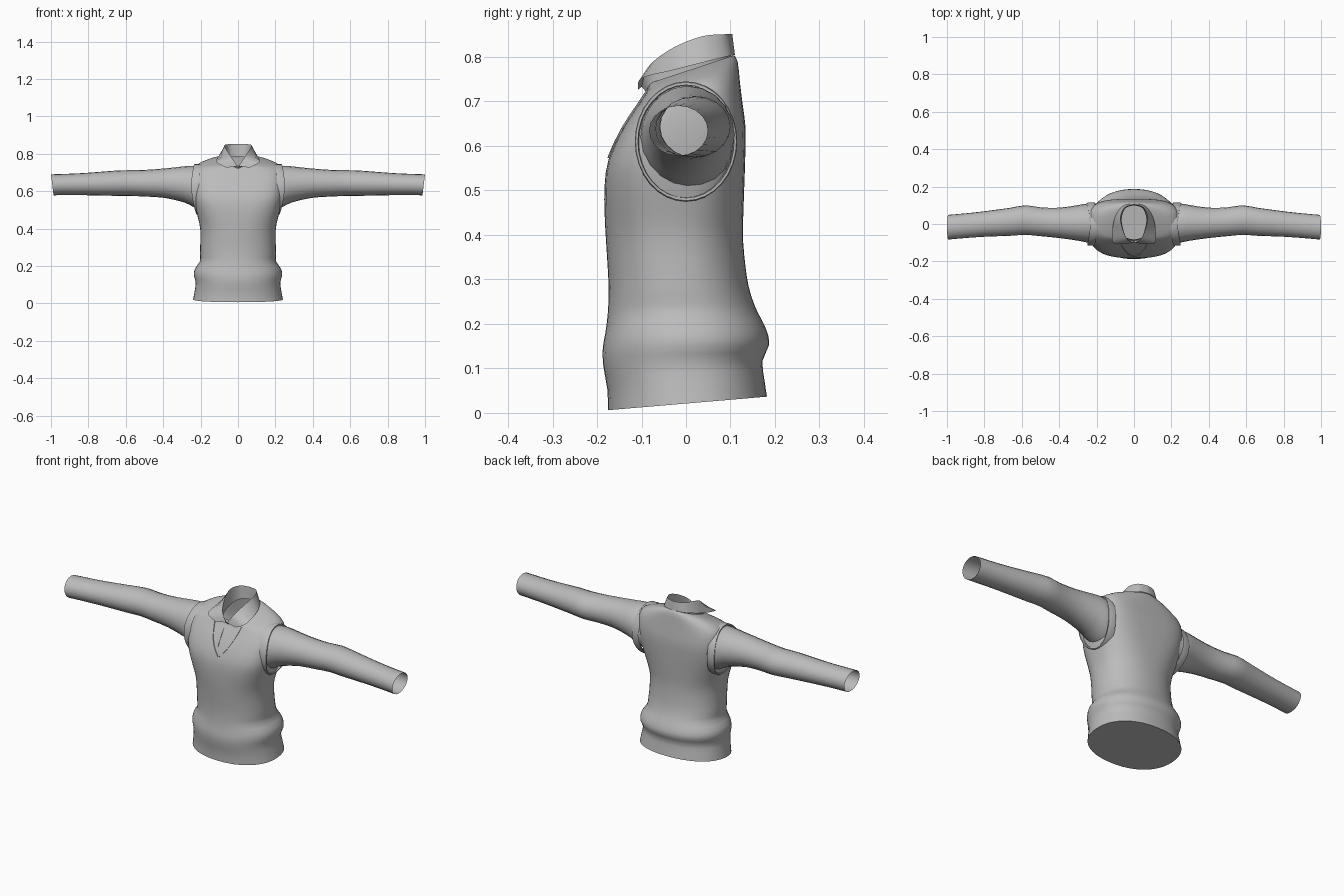
import bpy, bmesh, math
from mathutils import Vector
from mathutils.bvhtree import BVHTree

if "Cube" in bpy.data.objects:
    bpy.data.objects.remove(bpy.data.objects["Cube"])

grey = bpy.data.materials.new("soft_grey")
grey.diffuse_color = (0.50, 0.50, 0.50, 1)
grey.use_nodes = True
grey.node_tree.nodes["Principled BSDF"].inputs["Base Color"].default_value = grey.diffuse_color


def smooth_rows(rows, steps):
    """Catmull-Rom interpolation between rows of numbers."""
    out = []
    for i in range(len(rows) - 1):
        p = [rows[max(0, i - 1)], rows[i], rows[i + 1], rows[min(len(rows) - 1, i + 2)]]
        for s in range(steps):
            t = s / steps
            out.append(tuple(
                0.5 * (2 * b + (c - a) * t + (2 * a - 5 * b + 4 * c - d) * t * t
                       + (3 * b - a - 3 * c + d) * t ** 3) for a, b, c, d in zip(*p)))
    out.append(tuple(rows[-1]))
    return out


def loft(name, rings, closed=True, cap=False, flip=False, angle=45):
    """Skin a list of point rings into one smooth shaded object."""
    bm = bmesh.new()
    vs = [[bm.verts.new(p) for p in ring] for ring in rings]
    n = len(rings[0])
    for a, b in zip(vs, vs[1:]):
        for i in range(n if closed else n - 1):
            j = (i + 1) % n
            q = (a[i], a[j], b[j], b[i])
            bm.faces.new(q[::-1] if flip else q)
    if cap:
        bm.faces.new(vs[0][::-1])
    me = bpy.data.meshes.new(name)
    bm.to_mesh(me)
    bm.free()
    me.materials.append(grey)
    ob = bpy.data.objects.new(name, me)
    bpy.context.collection.objects.link(ob)
    bpy.ops.object.select_all(action='DESELECT')
    ob.select_set(True)
    bpy.context.view_layer.objects.active = ob
    bpy.ops.object.shade_smooth_by_angle(angle=math.radians(angle))
    return ob


def power(v, e):
    return math.copysign(abs(v) ** e, v)


# Vest body: height, half width, front y, back y, squareness, tilt
body = [
    (.021, .240, -.175, .182, 2.2, .085),
    (.065, .232, -.177, .176, 2.2, .06),
    (.112, .226, -.186, .172, 2.2, .03),
    (.150, .236, -.187, .187, 2.2, .02),
    (.185, .230, -.181, .180, 2.2, .02),
    (.225, .204, -.176, .160, 2.2, .02),
    (.265, .203, -.174, .146, 2.2, .0),
    (.310, .202, -.175, .136, 2.2, .0),
    (.390, .201, -.180, .128, 2.3, .0),
    (.450, .212, -.183, .129, 2.5, .0),
    (.510, .227, -.183, .131, 2.8, .0),
    (.570, .238, -.174, .133, 3.2, .0),
    (.640, .243, -.142, .134, 3.5, .0),
    (.695, .240, -.106, .127, 3.5, .0),
    (.733, .230, -.088, .121, 2.8, .10),
    (.757, .165, -.086, .116, 2.2, .28),
    (.768, .098, -.082, .108, 2.0, .33),
]
N = 48
rings = []
for z, a, yf, yb, n, tilt in smooth_rows(body, 2):
    ring = []
    for k in range(N):
        t = 2 * math.pi * k / N
        c, s = power(math.cos(t), 2 / n), power(math.sin(t), 2 / n)
        mid = (yf + yb) / 2
        y = mid + s * (yb - yf) / 2
        ring.append((a * c, y, z + tilt * y))
    rings.append(ring)
vest = loft("vest_body", rings, cap=True)
tree = BVHTree.FromPolygons([v.co for v in vest.data.vertices],
                            [p.vertices[:] for p in vest.data.polygons])


def on_front(x, z, lift):
    hit = tree.ray_cast(Vector((x, -1, z)), Vector((0, 1, 0)))[0]
    return (x, (hit.y if hit else -.085) - lift, z)


def strip(name, pts, width, lift):
    """Thin raised band following the chest surface."""
    left, right = [], []
    for x, z in pts:
        left.append((x - width / 2, z))
        right.append((x + width / 2, z))
    rows = [[on_front(x, z, l) for x, z in side]
            for side, l in ((left, -.002), (left, lift), (right, lift), (right, -.002))]
    loft(name, rows, closed=False, angle=30)


# Sleeve: x, centre z, half height, centre y, half depth
sleeve = [
    (.190, .612, .122, .000, .106),
    (.250, .625, .110, .005, .104),
    (.300, .635, .095, .006, .095),
    (.400, .642, .078, .006, .081),
    (.500, .642, .071, .012, .077),
    (.580, .643, .069, .021, .079),
    (.660, .642, .067, .012, .075),
    (.800, .638, .060, .000, .068),
    (.900, .636, .057, -.009, .066),
    (.993, .634, .056, -.017, .066),
]
# Collar half, front to back: stand bottom, fold top, leaf edge (x, y, z each)
collar = [
    (.000, -.090, .722, .003, -.100, .733, .062, -.108, .726),
    (.035, -.080, .735, .035, -.083, .780, .112, -.100, .752),
    (.055, -.040, .750, .060, -.030, .820, .115, -.030, .770),
    (.066, .030, .765, .072, .035, .846, .100, .040, .788),
    (.045, .085, .780, .050, .088, .851, .060, .096, .802),
    (.000, .100, .785, .000, .104, .851, .000, .110, .804),
]

for side, m in (("right", 1), ("left", -1)):
    # Long sleeve, open at the cuff
    rings = []
    for x, zc, rz, yc, ry in smooth_rows(sleeve, 2):
        ring = []
        for k in range(20):
            t = 2 * math.pi * k / 20
            dz = rz * math.sin(t)
            ring.append((m * (x + .12 * dz), yc + ry * math.cos(t), zc + dz))
        rings.append(ring)
    loft(side + "_sleeve", rings, flip=m < 0)

    # Rim around the vest armhole
    rings = []
    for scale, dx in ((1, -.04), (1, -.003), (.985, 0), (.94, 0), (.92, -.03)):
        ring = []
        for k in range(32):
            t = 2 * math.pi * k / 32
            c, s = math.cos(t), math.sin(t)
            x = .249 - .020 * s * s + .006 * s + dx
            ring.append((m * x, .115 * scale * c, .61 + .135 * scale * s))
        rings.append(ring)
    loft(side + "_armhole_rim", rings, flip=m < 0)

    # V-neck edge of the vest
    edge = smooth_rows([(.080, .725), (.066, .675), (.040, .62), (.002, .573)], 5)
    strip(side + "_neck_edge", [(m * x, z) for x, z in edge], .006, .004)

# Shirt placket inside the V
strip("placket", [(-.015, .62 + .02 * i) for i in range(5)], .005, .003)

# Folded shirt collar, open at the front
half = smooth_rows(collar, 4)
full = half + [tuple(-v if i % 3 == 0 else v for i, v in enumerate(r)) for r in half[-2::-1]]
rows = [[r[i:i + 3] for r in full] for i in (0, 3, 6)]
loft("collar", rows, closed=False, flip=True, angle=60)
